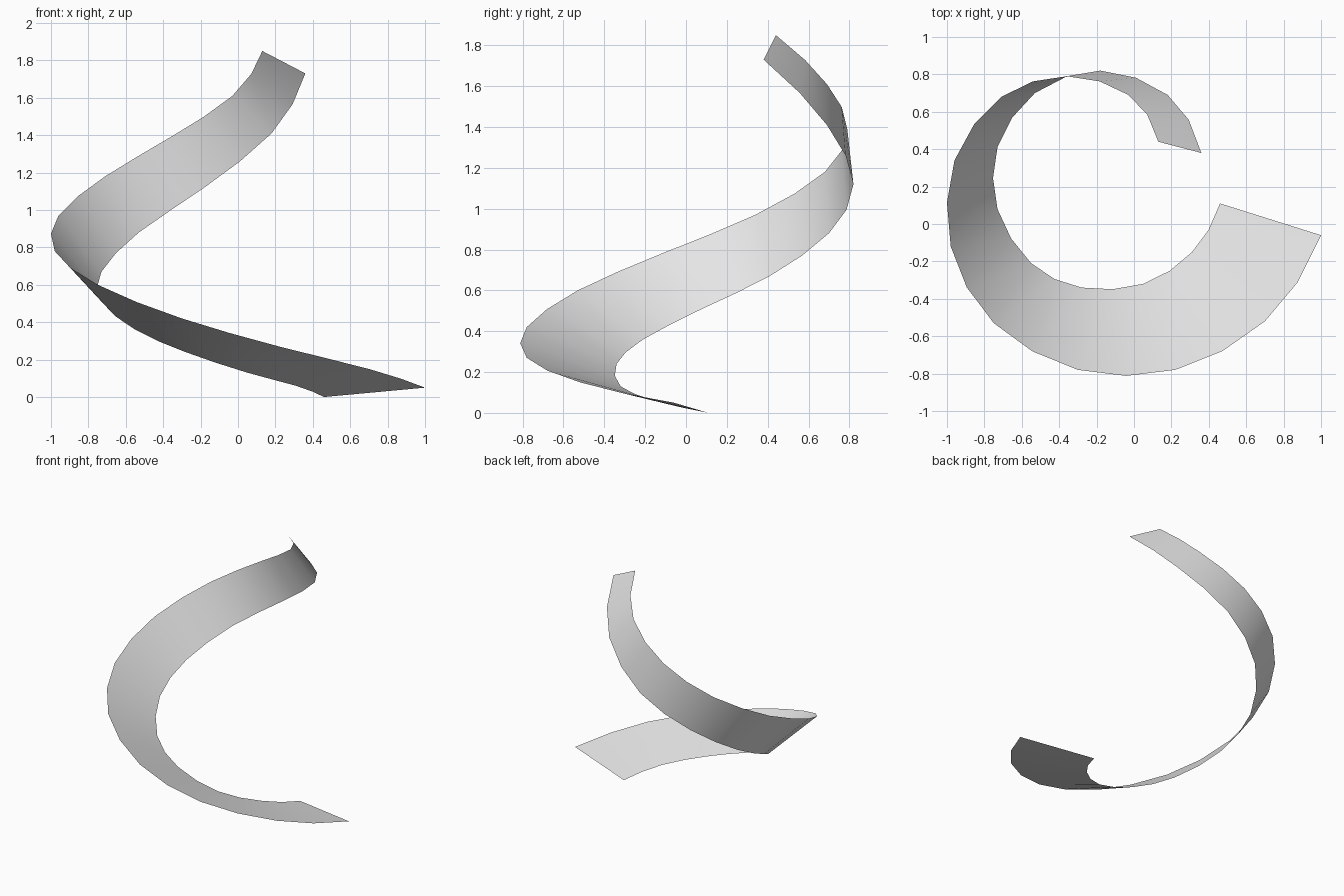
import bpy
import bmesh
from mathutils import Vector

default_cube = bpy.data.objects.get("Cube")
if default_cube:
    bpy.data.objects.remove(default_cube, do_unlink=True)


def make_material(name, colour):
    material = bpy.data.materials.new(name)
    material.use_nodes = True
    material.diffuse_color = colour
    material.node_tree.nodes["Principled BSDF"].inputs["Base Color"].default_value = colour
    return material


def subdivide_rail(points):
    """Insert a smoothly interpolated point halfway along every span."""
    points = [Vector(p) for p in points]
    before_first = 3 * points[0] - 3 * points[1] + points[2]
    after_last = 3 * points[-1] - 3 * points[-2] + points[-3]
    padded = [before_first] + points + [after_last]
    rail = [points[0]]
    for a, b, c, d in zip(padded, padded[1:], padded[2:], padded[3:]):
        rail.append((9 * (b + c) - a - d) / 16)
        rail.append(c)
    return rail


def build_ribbon(name, first_rail, second_rail, material):
    """Bridge two edge curves with a single strip of smooth quads."""
    bm = bmesh.new()
    rows = [(bm.verts.new(p), bm.verts.new(q)) for p, q in zip(first_rail, second_rail)]
    for (a, b), (next_a, next_b) in zip(rows, rows[1:]):
        face = bm.faces.new((a, next_a, next_b, b))
        face.smooth = True
    mesh = bpy.data.meshes.new(name)
    bm.to_mesh(mesh)
    bm.free()
    mesh.materials.append(material)
    ribbon = bpy.data.objects.new(name, mesh)
    bpy.context.collection.objects.link(ribbon)
    return ribbon


# Edge that starts on the inside of the turn and ends as the lower edge
lower_edge = [
    (.46, .11, 0), (.31, -.15, .06), (.05, -.32, .13), (-.28, -.34, .24),
    (-.55, -.21, .36), (-.73, .08, .51), (-.73, .41, .67), (-.53, .7, .88),
    (-.18, .82, 1.12), (.18, .69, 1.41), (.36, .38, 1.73),
]

# Edge that starts on the outside of the turn and ends as the upper edge
upper_edge = [
    (1, -.06, .05), (.7, -.52, .15), (.22, -.78, .27), (-.3, -.78, .42),
    (-.75, -.53, .6), (-.98, -.12, .78), (-.96, .34, .97), (-.71, .68, 1.18),
    (-.36, .79, 1.39), (-.03, .69, 1.61), (.13, .44, 1.85),
]

# Tapering, twisting spiral ribbon
light_grey = make_material("light grey", (.8, .8, .8, 1))
build_ribbon("spiral_ribbon", subdivide_rail(lower_edge), subdivide_rail(upper_edge), light_grey)
